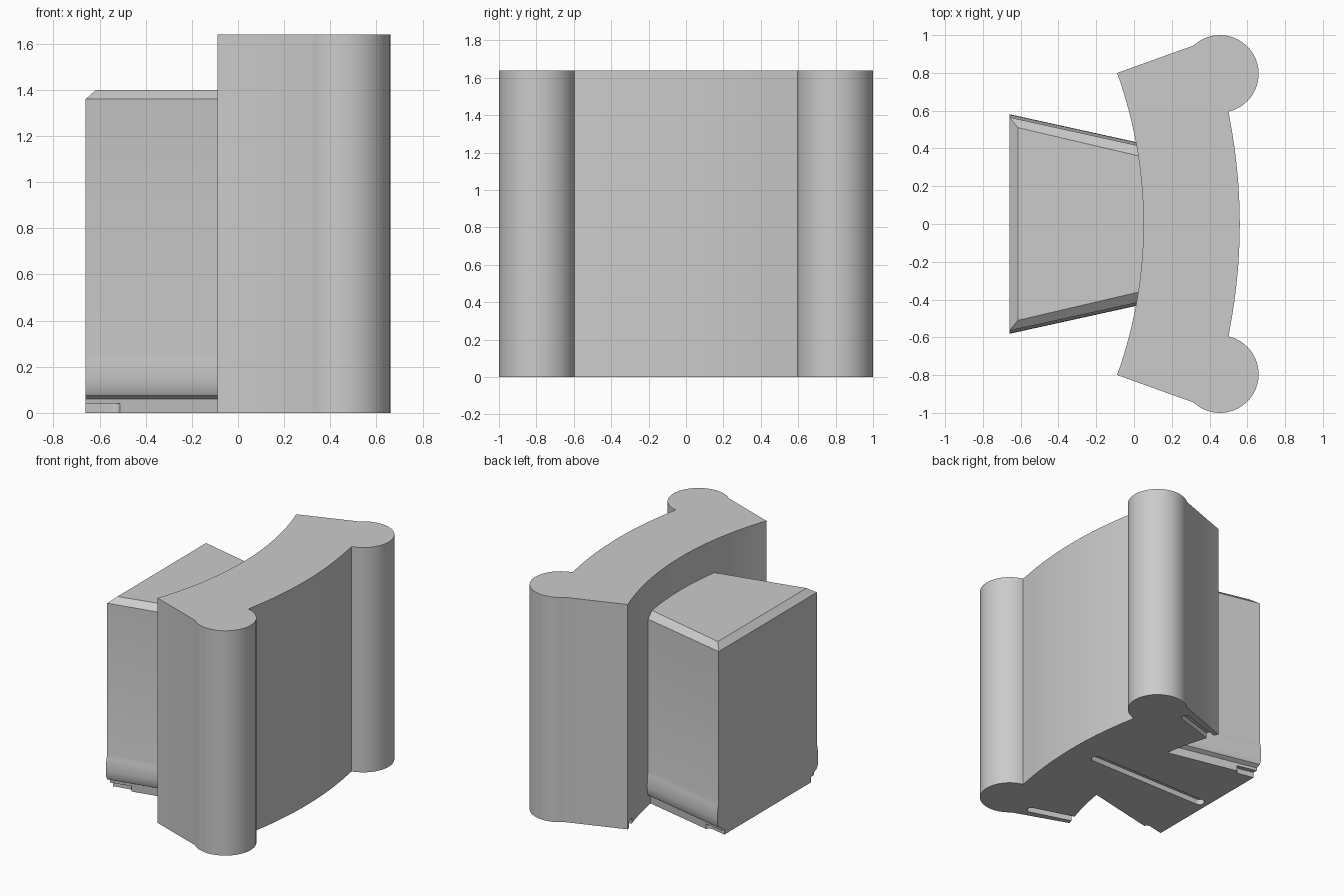
import bpy, bmesh, math
from mathutils import Vector

if "Cube" in bpy.data.objects:
    bpy.data.objects.remove(bpy.data.objects["Cube"], do_unlink=True)

grey = bpy.data.materials.new("plain grey")
grey.use_nodes = True
grey.diffuse_color = (0.6, 0.6, 0.6, 1)
grey.node_tree.nodes["Principled BSDF"].inputs["Base Color"].default_value = (0.6, 0.6, 0.6, 1)


def finish(bm, name):
    bmesh.ops.recalc_face_normals(bm, faces=bm.faces)
    mesh = bpy.data.meshes.new(name)
    bm.to_mesh(mesh)
    bm.free()
    mesh.materials.append(grey)
    obj = bpy.data.objects.new(name, mesh)
    bpy.context.collection.objects.link(obj)
    return obj


def prism(bm, outline, low, high):
    face = bm.faces.new([bm.verts.new((x, y, low)) for x, y in outline])
    grown = bmesh.ops.extrude_face_region(bm, geom=[face])
    verts = [v for v in grown["geom"] if isinstance(v, bmesh.types.BMVert)]
    bmesh.ops.translate(bm, verts=verts, vec=(0, 0, high - low))


def arc(cx, cy, radius, start, end, steps):
    angles = [math.radians(start + (end - start) * i / steps) for i in range(steps + 1)]
    return [(cx + radius * math.cos(a), cy + radius * math.sin(a)) for a in angles]


# Curved slab with a round lobe at each end
inner = arc(-2.31, 0, 2.36, -19.8, 19.8, 28)
lobe = arc(0.455, 0.795, 0.205, 133, -77, 32)
outer = arc(-2.37, 0, 2.93, 11.6, -11.6, 24)[1:-1]
lower_lobe = [(x, -y) for x, y in reversed(lobe)]
bm = bmesh.new()
prism(bm, inner + lobe + outer + lower_lobe, 0, 1.64)
slab = finish(bm, "curved_slab")

# Tapered block: side profile as (outward offset, height), with a soft bulge low down
profile = [(-0.035, 0), (-0.03, 0.06), (0.0, 0.075), (0.012, 0.1), (0.016, 0.14),
           (0.014, 0.19), (0.007, 0.23), (0, 0.26), (0, 1.36), (-0.055, 1.4)]
bm = bmesh.new()
rings = []
for x in (-0.66, 0.08):
    width = 0.42 - 0.22 * x
    half = [(x + (0.045 if z > 1.38 and x < 0 else 0), width + o, z) for o, z in profile]
    points = half + [(px, -py, pz) for px, py, pz in reversed(half)]
    rings.append([bm.verts.new(p) for p in points])
front, back = rings
count = len(front)
for i in range(count):
    j = (i + 1) % count
    bm.faces.new((front[i], front[j], back[j], back[i]))
top = len(profile) - 1
bm.faces.new(front[top - 1:top + 3])
bm.faces.new(front[:top] + front[top + 2:])
bm.faces.new(back)
block = finish(bm, "tapered_block")


# Shallow round-ended grooves underneath
def groove(bm, start, end, radius, depth=0.04):
    a, b = Vector(start), Vector(end)
    turn = math.degrees(math.atan2(b.y - a.y, b.x - a.x))
    outline = (arc(a.x, a.y, radius, turn + 90, turn + 270, 10)
               + arc(b.x, b.y, radius, turn - 90, turn + 90, 10))
    prism(bm, outline, -0.05, depth)


bm = bmesh.new()
groove(bm, (0.34, 0), (-0.59, 0), 0.035)
for side in (1, -1):
    groove(bm, (0.23, side * 0.83), (-0.16, side * 0.71), 0.03)
    groove(bm, (-0.54, side * 0.505), (-0.75, side * 0.55), 0.03)
cutter = finish(bm, "groove_cutter")
cutter.hide_render = True

for obj in (slab, block):
    bpy.ops.object.select_all(action='DESELECT')
    obj.select_set(True)
    bpy.context.view_layer.objects.active = obj
    mod = obj.modifiers.new("grooves", 'BOOLEAN')
    mod.operation = 'DIFFERENCE'
    mod.solver = 'EXACT'
    mod.object = cutter
    bpy.ops.object.modifier_apply(modifier=mod.name)
    bpy.ops.object.shade_smooth_by_angle(angle=math.radians(30))
bpy.data.objects.remove(cutter, do_unlink=True)
